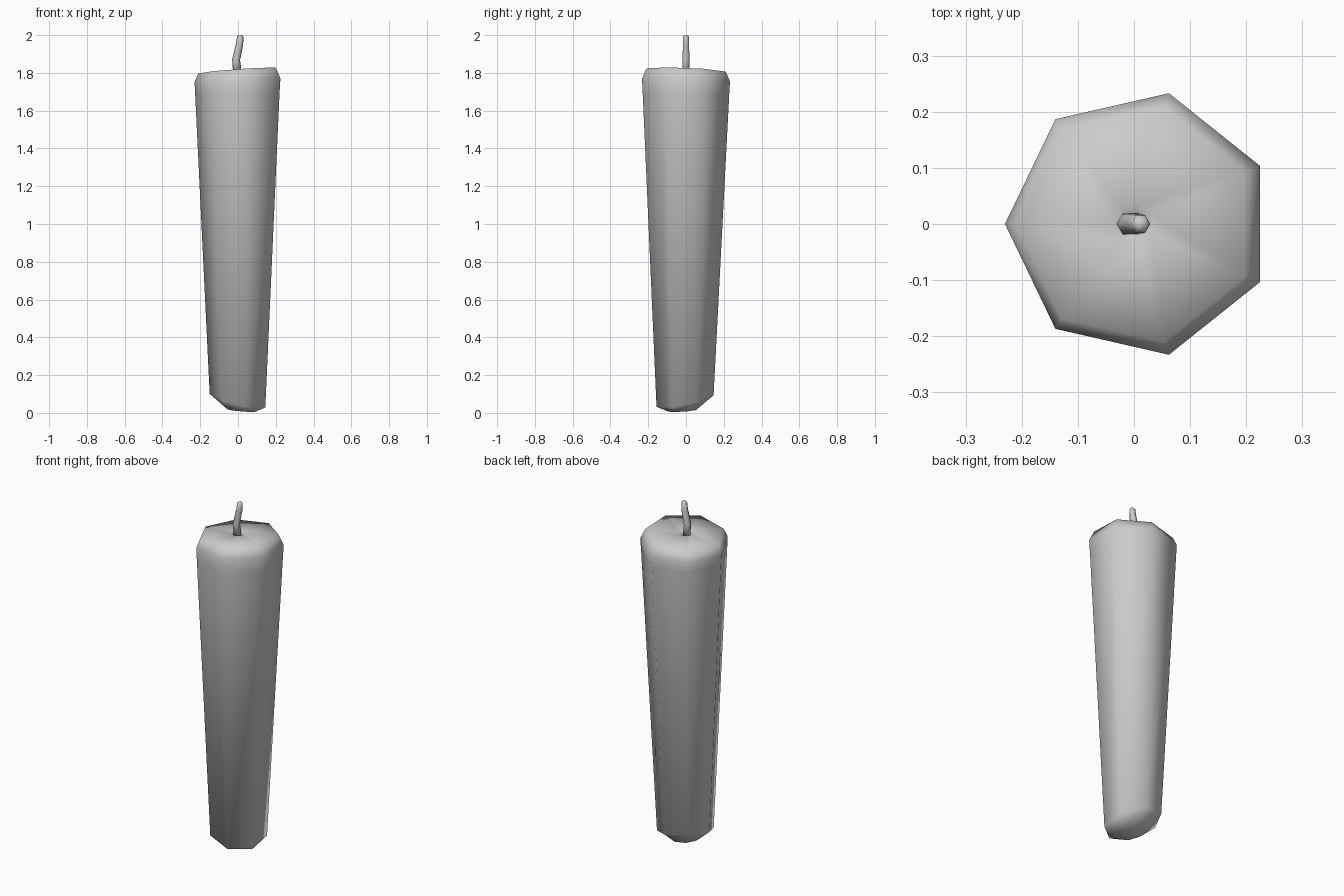
import bpy, bmesh
from math import cos, sin, pi, tau

cube = bpy.data.objects.get("Cube")
if cube:
    bpy.data.objects.remove(cube, do_unlink=True)

wax = bpy.data.materials.new("pale_grey")
wax.use_nodes = True
wax.diffuse_color = (0.6, 0.6, 0.6, 1)
wax.node_tree.nodes["Principled BSDF"].inputs["Base Color"].default_value = (0.6, 0.6, 0.6, 1)


def loft(name, sides, rings):
    """Join tilted rings: (x, y, z, radius, slope along x, slope along y)."""
    bm = bmesh.new()
    loops = []
    for cx, cy, z, r, sx, sy in rings:
        loop = []
        for k in range(sides):
            a = pi + k * tau / sides
            dx, dy = r * cos(a), r * sin(a)
            loop.append(bm.verts.new((cx + dx, cy + dy, z + sx * dx + sy * dy)))
        loops.append(loop)
    for low, high in zip(loops, loops[1:]):
        for k in range(sides):
            n = (k + 1) % sides
            bm.faces.new((low[k], low[n], high[n], high[k]))
    bm.faces.new(loops[0][::-1])
    bm.faces.new(loops[-1])
    for face in bm.faces:
        face.smooth = True
    mesh = bpy.data.meshes.new(name)
    bm.to_mesh(mesh)
    bm.free()
    mesh.materials.append(wax)
    obj = bpy.data.objects.new(name, mesh)
    bpy.context.collection.objects.link(obj)
    return obj


# Tapered seven-sided body with a worn, slanted base and a dished top
loft("candle_body", 7, [
    (0.02, -0.02, 0.012, 0.075, -0.08, 0.06),
    (0.005, -0.005, 0.07, 0.155, -0.2, 0.2),
    (0.008, 0, 1.69, 0.235, 0, 0),
    (0.009, 0, 1.76, 0.239, 0.04, -0.03),
    (0.005, 0, 1.812, 0.215, 0.07, -0.04),
    (0, 0, 1.815, 0.035, 0, 0),
    (0, 0, 1.805, 0.022, 0, 0),
])

# Bent wick
loft("wick", 6, [
    (-0.003, 0, 1.80, 0.023, 0, 0),
    (-0.01, 0, 1.87, 0.021, -0.1, 0),
    (0.008, 0, 1.95, 0.019, -0.2, 0),
    (0.012, 0, 1.99, 0.017, -0.2, 0),
    (0.013, 0, 2.0, 0.009, 0, 0),
])
